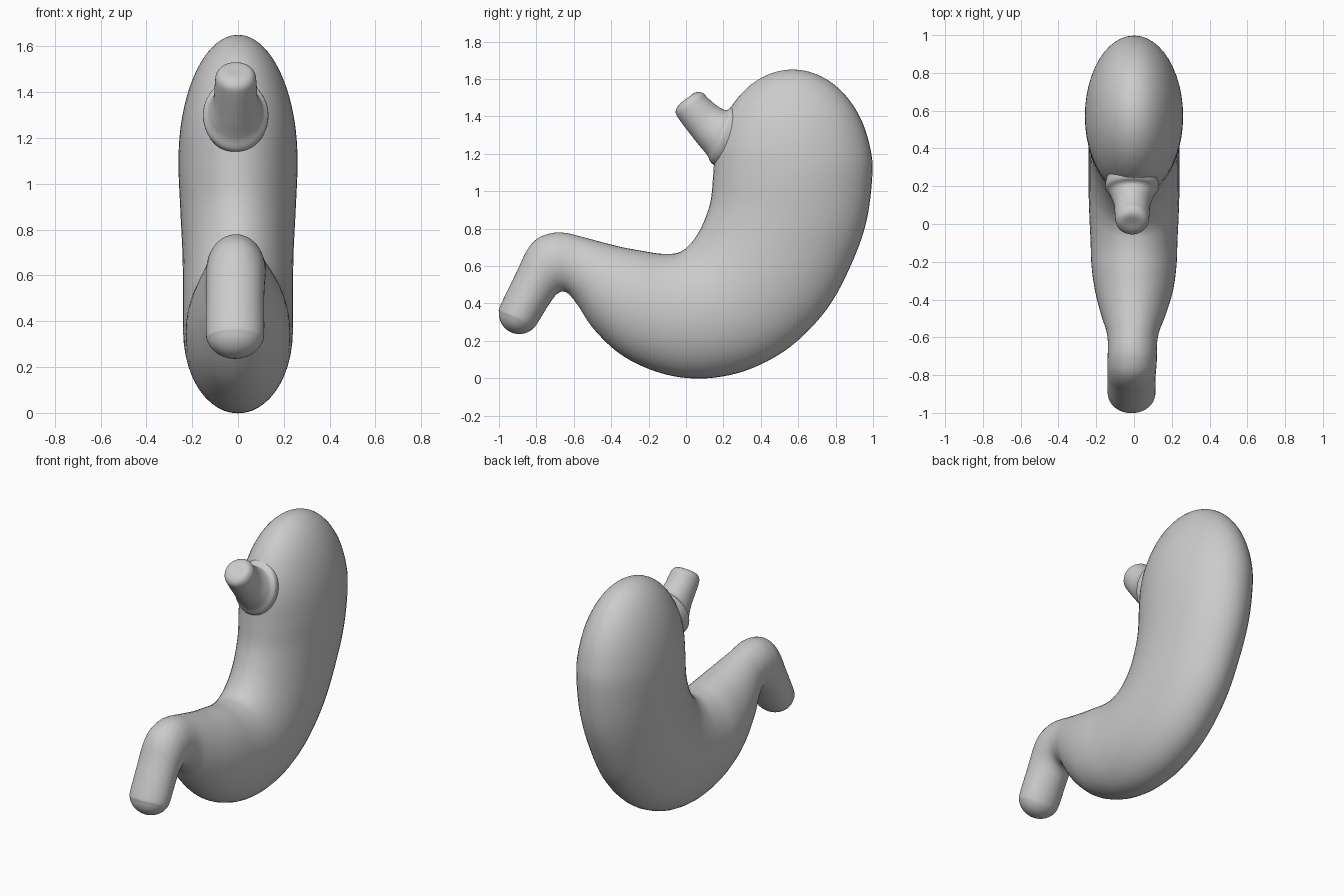
import bpy, bmesh
from math import sin, cos, tau, radians
from mathutils import Vector

if "Cube" in bpy.data.objects:
    bpy.data.objects.remove(bpy.data.objects["Cube"])

SEG, STEPS = 48, 5


def section(p, q, w, ox=0.0):
    """Elliptical section: inner (y, z), outer (y, z), half width, x offset."""
    return Vector((*p, *q, w, ox))


def flipped(s):
    return Vector((s[2], s[3], s[0], s[1], -s[4], s[5]))


def spline(a, b, c, d, t):
    return 0.5 * (2 * b + (c - a) * t + (2 * a - 5 * b + 4 * c - d) * t * t
                  + (3 * b - a - 3 * c + d) * t ** 3)


def loft(name, secs):
    """Smooth closed tube whose first and last sections are poles."""
    k = [flipped(secs[1])] + secs + [flipped(secs[-2])]
    dense = [spline(*k[i:i + 4], j / STEPS) for i in range(len(secs) - 1) for j in range(STEPS)]
    dense.append(secs[-1])
    bm = bmesh.new()
    rings = []
    for s in dense:
        p, q = Vector((0, s[0], s[1])), Vector((0, s[2], s[3]))
        c, h, w = (p + q) / 2, (p - q) / 2, Vector((s[4], 0, 0))
        c.x = s[5]
        rings.append([bm.verts.new(c + h * cos(tau * i / SEG) + w * sin(tau * i / SEG))
                      for i in range(SEG)])
    for a, b in zip(rings, rings[1:]):
        for i in range(SEG):
            j = (i + 1) % SEG
            bm.faces.new((a[i], a[j], b[j], b[i]))
    bmesh.ops.remove_doubles(bm, verts=bm.verts, dist=1e-5)
    bmesh.ops.recalc_face_normals(bm, faces=bm.faces)
    for f in bm.faces:
        f.smooth = True
    me = bpy.data.meshes.new(name)
    bm.to_mesh(me)
    bm.free()
    ob = bpy.data.objects.new(name, me)
    bpy.context.collection.objects.link(ob)
    return ob


# Domed upper end
body = []
for deg in (90, 75, 60, 45, 30, 15):
    c, z = cos(radians(deg)), 1.1 + 0.55 * sin(radians(deg))
    body.append(section((0.57 - 0.426 * c, z), (0.57 + 0.427 * c, z), 0.26 * c))

# Curved sac, narrowing into the bent outlet
body += [section(*s) for s in (
    ((.145, 1.08), (.997, 1.10), .26),
    ((.130, .94), (.965, .84), .252),
    ((.088, .82), (.880, .60), .243),
    ((.045, .745), (.750, .365), .24),
    ((.000, .695), (.560, .17), .24),
    ((-.04, .672), (.350, .052), .24),
    ((-.08, .665), (.150, .003), .236),
    ((-.15, .667), (-.03, .005), .23),
    ((-.24, .682), (-.20, .05), .225),
    ((-.34, .700), (-.36, .135), .207),
    ((-.46, .730), (-.495, .265), .172, -.003),
    ((-.56, .757), (-.575, .385), .140, -.006),
    ((-.64, .776), (-.625, .448), .130, -.008),
    ((-.71, .777), (-.660, .463), .130, -.009),
    ((-.79, .750), (-.690, .450), .130, -.010),
    ((-.85, .685), (-.715, .420), .128, -.012),
    ((-.90, .580), (-.745, .375), .127, -.013),
)]

# Rounded lower tip
axis, side, tip = Vector((-.42, -.91)), Vector((-.91, .42)), Vector((-.89, .348))
for deg in (0, 22.5, 45, 67.5, 90):
    c = cos(radians(deg))
    m = tip + axis * 0.112 * sin(radians(deg))
    body.append(section(m + side * 0.11 * c, m - side * 0.11 * c, 0.127 * c, -.013))
loft("stomach_body", body)

# Flared inlet tube
loft("inlet_tube", [section(*s, -.01) for s in (
    ((.005, 1.495), (.005, 1.495), 0),
    ((-.040, 1.46), (.050, 1.528), .06),
    ((-.055, 1.42), (.090, 1.525), .085),
    ((-.030, 1.375), (.115, 1.50), .091),
    ((.050, 1.27), (.165, 1.457), .097),
    ((.110, 1.197), (.215, 1.433), .12),
    ((.150, 1.14), (.255, 1.455), .143),
    ((.250, 1.15), (.320, 1.42), .11),
    ((.330, 1.27), (.330, 1.27), 0),
)])
